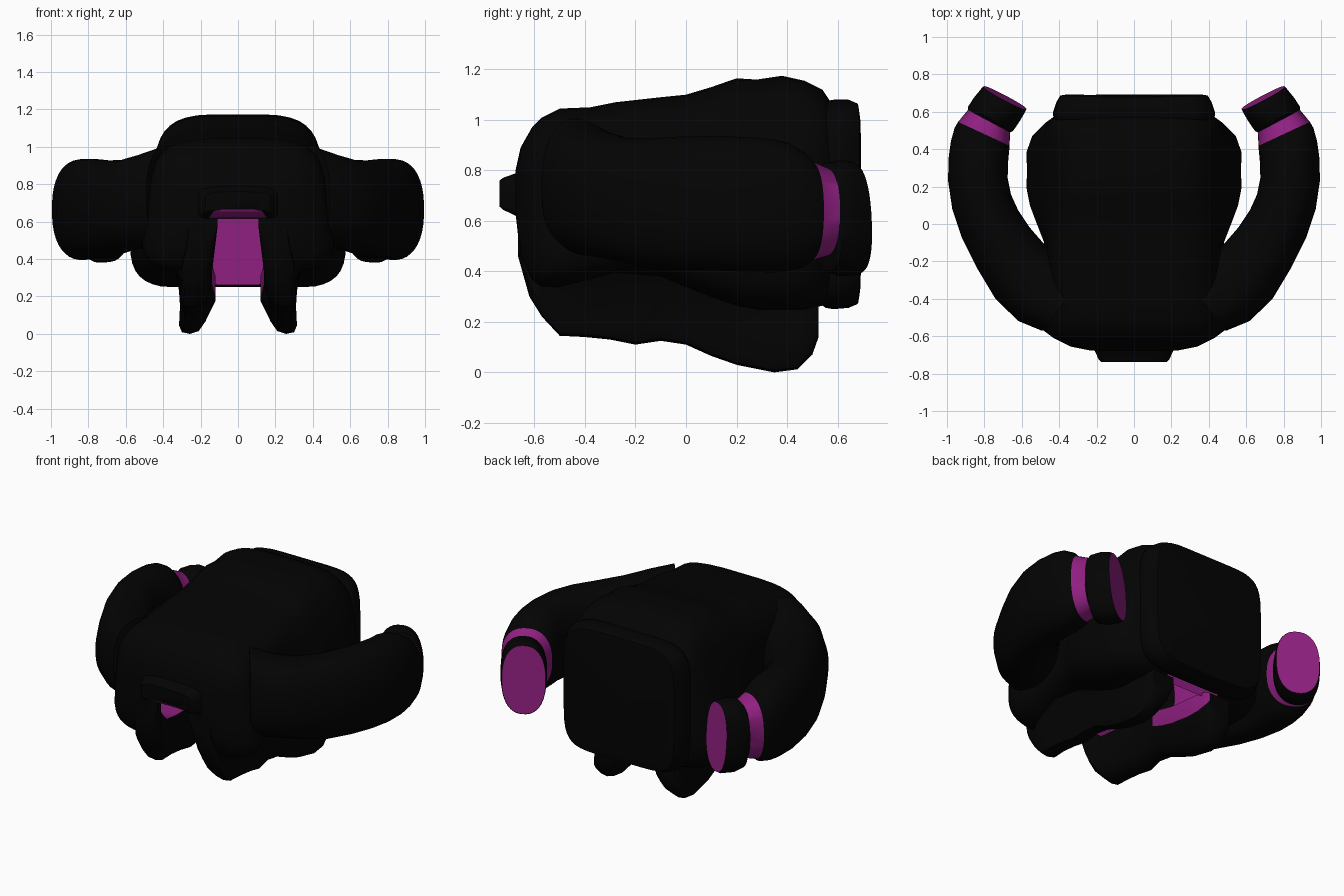
import bpy, bmesh, math


def material(name, rgb):
    m = bpy.data.materials.new(name)
    m.diffuse_color = (*rgb, 1)
    return m


BLACK = material("black cloth", (0.001, 0.001, 0.001))
LINING = material("magenta lining", (0.28, 0.014, 0.22))


def superellipse(hw, hh, top, bottom=None, n=40):
    pts = []
    for i in range(n):
        a = 2 * math.pi * (i + 0.5) / n
        c, s = math.cos(a), math.sin(a)
        p = 2 / (top if s > 0 else bottom or top)
        pts.append((math.copysign(abs(c) ** p, c) * hw, math.copysign(abs(s) ** p, s) * hh))
    return pts


def loft(name, rings, rule=None, start_mat=0, end_mat=0, skip=()):
    """Skin closed rings; rule(span, index) returns a material index; skip leaves a slit."""
    bm = bmesh.new()
    vs = [[bm.verts.new(p) for p in r] for r in rings]
    n = len(rings[0])
    for k in range(len(vs) - 1):
        for i in range(n):
            if i in skip:
                continue
            j = (i + 1) % n
            f = bm.faces.new((vs[k][i], vs[k][j], vs[k + 1][j], vs[k + 1][i]))
            f.material_index = rule(k, i) if rule else 0
    bm.faces.new(vs[0]).material_index = start_mat
    bm.faces.new(vs[-1]).material_index = end_mat
    bmesh.ops.recalc_face_normals(bm, faces=bm.faces)
    me = bpy.data.meshes.new(name)
    bm.to_mesh(me)
    bm.free()
    me.materials.append(BLACK)
    me.materials.append(LINING)
    ob = bpy.data.objects.new(name, me)
    bpy.context.collection.objects.link(ob)
    bpy.ops.object.select_all(action='DESELECT')
    ob.select_set(True)
    bpy.context.view_layer.objects.active = ob
    bpy.ops.object.shade_smooth_by_angle(angle=math.radians(42))
    return ob


# Hollow torso open along the underside: y, half width, bottom, top
torso = [(-0.675, 0.24, 0.63, 0.80), (-0.655, 0.34, 0.45, 0.89), (-0.61, 0.43, 0.36, 0.97),
         (-0.57, 0.49, 0.33, 1.01), (-0.50, 0.52, 0.33, 1.045), (-0.38, 0.50, 0.36, 1.05),
         (-0.28, 0.48, 0.38, 1.07), (-0.10, 0.49, 0.37, 1.09), (0.00, 0.53, 0.33, 1.10),
         (0.10, 0.565, 0.29, 1.13), (0.20, 0.582, 0.255, 1.165), (0.28, 0.577, 0.24, 1.16),
         (0.38, 0.582, 0.24, 1.175), (0.47, 0.55, 0.24, 1.155), (0.54, 0.48, 0.26, 1.12),
         (0.58, 0.42, 0.29, 1.06)]


def torso_rings(inset):
    rings = []
    for k, (y, hw, zb, zt) in enumerate(torso):
        top_width = min(1, 0.45 / hw)
        hw, zt, zb = hw - inset, zt - inset, zb + inset * 0.6
        if inset:
            y = max(-0.65, min(0.525, y + (0.03 if k < 4 else 0)))
        ring = []
        for i, (x, z) in enumerate(superellipse(hw, (zt - zb) / 2, 4, 5.5)):
            # Sides lean in towards the top
            z += (zt + zb) / 2
            x *= 1 + (top_width - 1) * min(1, max(0, (z - 0.45) / 0.55))
            if 27 < i < 32:
                x = math.copysign(min(0.19, hw * 0.75) * (1 if i in (28, 31) else 0.4), x)
            ring.append((x, y, z))
        rings.append(ring)
    return rings


loft("torso", torso_rings(0), skip=(28, 29, 30))
# The lining stops at the back panel
loft("torso_lining", torso_rings(0.035)[:14], lambda k, i: 1, 1, 1, skip=(28, 29, 30))

# Hem band and panel closing the back end
rings = []
for y, hw, zb, zt in [(0.53, 0.41, 0.275, 1.04), (0.56, 0.43, 0.255, 1.075), (0.59, 0.435, 0.25, 1.08),
                      (0.65, 0.415, 0.255, 1.08), (0.685, 0.395, 0.27, 1.065), (0.692, 0.36, 0.31, 1.02)]:
    rings.append([(x, y + 0.035 * abs(x) - 0.012, z + (zb + zt) / 2)
                  for x, z in superellipse(hw, (zt - zb) / 2, 5.5)])
loft("hem_band", rings, start_mat=1)

# Collar at the front, lined underneath
rings = []
for y, hw, zb, zt in [(-0.738, 0.175, 0.665, 0.76), (-0.725, 0.188, 0.65, 0.77),
                      (-0.67, 0.215, 0.62, 0.79), (-0.62, 0.25, 0.615, 0.85)]:
    rings.append([(x, y, z - 0.03 * (abs(x) / hw) ** 4 * (z < 0) + (zb + zt) / 2)
                  for x, z in superellipse(hw, (zt - zb) / 2, 4)])
loft("collar", rings, lambda k, i: 1 if 26 <= i <= 32 else 0, end_mat=1)

# Sleeve path: x, y, half width, half height, centre z, heading in degrees from +y towards the middle
sleeve = [(0.38, -0.43, 0.18, 0.27, 0.735, -52), (0.50, -0.365, 0.195, 0.25, 0.712, -52),
          (0.605, -0.26, 0.195, 0.245, 0.685, -45), (0.70, -0.125, 0.178, 0.26, 0.668, -37),
          (0.77, 0.00, 0.168, 0.265, 0.67, -27), (0.815, 0.12, 0.162, 0.267, 0.67, -14),
          (0.835, 0.24, 0.16, 0.267, 0.665, -2), (0.832, 0.34, 0.16, 0.265, 0.66, 7),
          (0.825, 0.40, 0.16, 0.255, 0.655, 15), (0.813, 0.455, 0.158, 0.23, 0.645, 22),
          (0.803, 0.482, 0.152, 0.20, 0.64, 25), (0.775, 0.550, 0.128, 0.175, 0.635, 28),
          (0.767, 0.562, 0.137, 0.215, 0.615, 28), (0.735, 0.61, 0.138, 0.23, 0.61, 28),
          (0.70, 0.66, 0.133, 0.225, 0.61, 28), (0.690, 0.674, 0.130, 0.215, 0.61, 28)]

# Front flaps: y, inner x, outer x at top, bottom x inner, bottom x outer, bottom z, top z
flap = [(-0.665, 0.11, 0.26, 0.17, 0.27, 0.46, 0.64), (-0.62, 0.12, 0.32, 0.17, 0.30, 0.30, 0.61),
        (-0.57, 0.15, 0.36, 0.17, 0.30, 0.22, 0.50), (-0.50, 0.16, 0.38, 0.18, 0.31, 0.145, 0.43),
        (-0.40, 0.16, 0.38, 0.19, 0.31, 0.14, 0.42), (-0.30, 0.16, 0.38, 0.19, 0.31, 0.13, 0.42),
        (-0.20, 0.16, 0.37, 0.19, 0.31, 0.11, 0.42), (-0.10, 0.15, 0.36, 0.19, 0.30, 0.125, 0.41),
        (0.00, 0.14, 0.36, 0.19, 0.30, 0.11, 0.38), (0.10, 0.13, 0.34, 0.20, 0.30, 0.065, 0.34),
        (0.20, 0.12, 0.33, 0.20, 0.31, 0.03, 0.31), (0.35, 0.12, 0.32, 0.20, 0.315, 0.0, 0.295),
        (0.44, 0.12, 0.31, 0.20, 0.315, 0.012, 0.285), (0.50, 0.13, 0.30, 0.19, 0.31, 0.07, 0.28),
        (0.525, 0.14, 0.29, 0.18, 0.29, 0.14, 0.265)]

for side, s in (("right", 1), ("left", -1)):
    rings = []
    for k, (x, y, hw, hh, zc, deg) in enumerate(sleeve):
        a = math.radians(deg)
        ring = []
        for u, w in superellipse(hw, hh, 2.35):
            # The cuff opening tips slightly upwards
            tip = -0.06 * w if k > 13 else 0
            ring.append((s * (x + u * math.cos(a) - tip * math.sin(a)),
                         y + u * math.sin(a) + tip * math.cos(a), zc + w))
        rings.append(ring)
    # Lined ring between sleeve and cuff, lined cuff opening
    loft(side + "_sleeve", rings, lambda k, i: 1 if k == 10 else 0, end_mat=1)

    rings = []
    for y, xi, xo, bi, bo, zb, zt in flap:
        h = zt - zb
        rings.append([(s * x, y, z) for x, z in (
            (xi, zt), (xi, zb + h * 0.6), (bi - 0.025, zb + h * 0.22), (bi + 0.01, zb + h * 0.05),
            ((bi + bo) / 2, zb), (bo - 0.015, zb + h * 0.03), (bo, zb + h * 0.15),
            (bo - 0.005, zb + h * 0.5), (xo, zt))])
    # The top of each flap, and its upper inner edge at the back, show the lining
    loft(side + "_front_flap", rings, lambda k, i: 1 if i == 8 or (i == 0 and k > 7) else 0)
